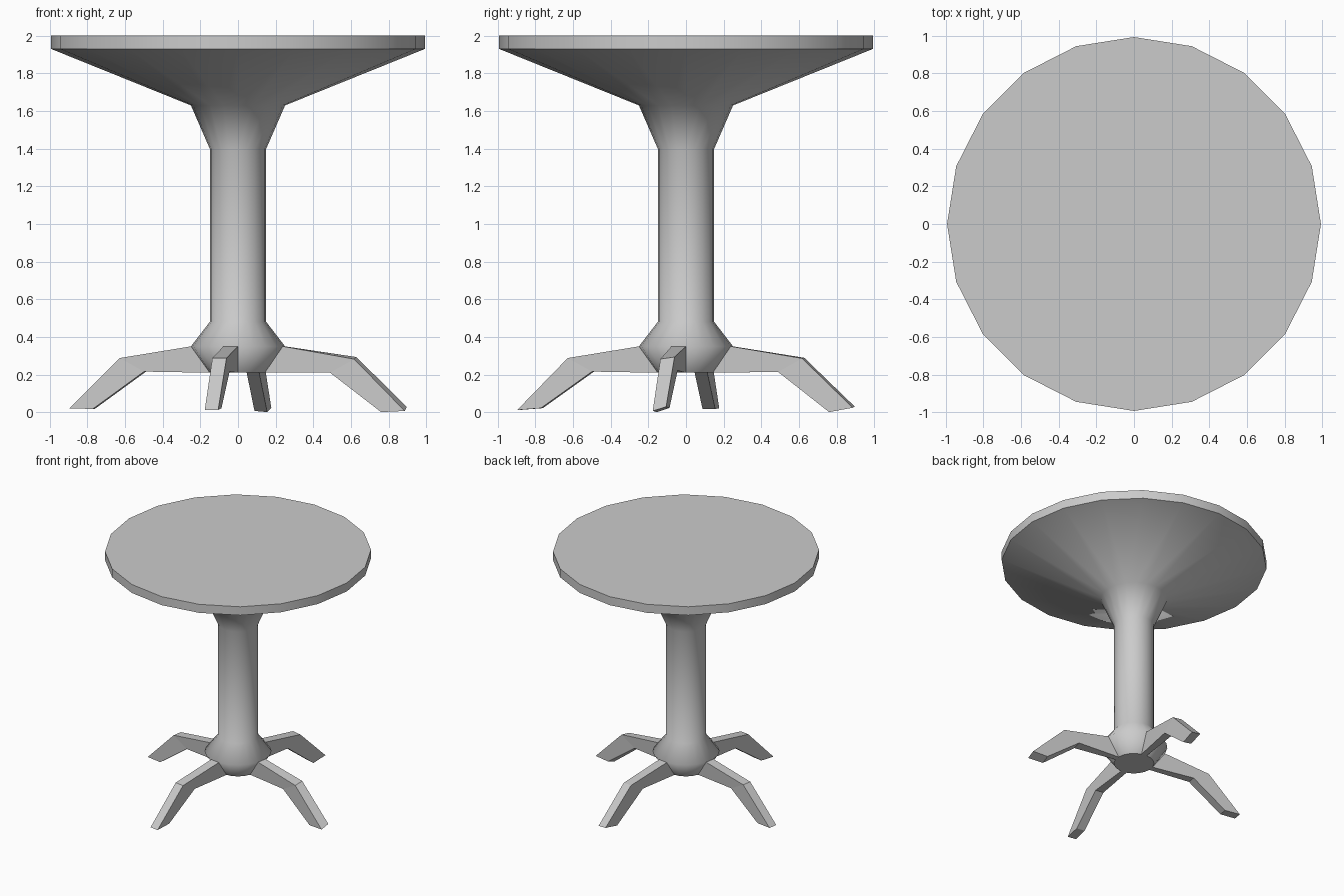
import bpy, bmesh, math
from mathutils import Vector

if "Cube" in bpy.data.objects:
    bpy.data.objects.remove(bpy.data.objects["Cube"])

SIDES = 20
STEP = 2 * math.pi / SIDES


def add_object(name, bm):
    mesh = bpy.data.meshes.new(name)
    bm.to_mesh(mesh)
    bm.free()
    obj = bpy.data.objects.new(name, mesh)
    bpy.context.collection.objects.link(obj)
    return obj


def lathe(name, profile, cap_bottom=False, cap_top=False):
    """Turn a bottom-to-top (radius, z) profile; walls smooth, caps flat with sharp rims."""
    bm = bmesh.new()
    rings = [[bm.verts.new((r * math.cos(i * STEP), r * math.sin(i * STEP), z))
              for i in range(SIDES)] for r, z in profile]
    for a, b in zip(rings, rings[1:]):
        for i in range(SIDES):
            j = (i + 1) % SIDES
            bm.faces.new((a[i], a[j], b[j], b[i])).smooth = True
    caps = []
    if cap_bottom:
        caps.append(bm.faces.new(rings[0][::-1]))
    if cap_top:
        caps.append(bm.faces.new(rings[-1]))
    for cap in caps:
        for e in cap.edges:
            e.smooth = False
    return add_object(name, bm)


def leg(name, degrees, toe_z, heel_z, roll):
    """Bent leg growing out of one facet of the hub; each section is a quad."""
    a = math.radians(degrees)
    out = Vector((math.cos(a), math.sin(a), 0))
    side = Vector((-math.sin(a), math.cos(a), 0))
    apo, half = math.cos(STEP / 2), math.sin(STEP / 2)
    # top radius, z, half width; bottom radius, z, half width; roll
    sections = [
        (0.25 * apo, 0.35, 0.25 * half, 0.15 * apo, 0.21, 0.15 * half, 0),
        (0.63, 0.288, 0.038, 0.50, 0.216, 0.034, roll / 2),
        (0.902, toe_z, 0.036, 0.775, heel_z, 0.034, roll),
    ]
    bm = bmesh.new()
    rings = []
    for tr, tz, tw, br, bz, bw, rl in sections:
        rings.append([bm.verts.new(out * r + side * s * w + Vector((0, 0, z + s * rl / 2)))
                      for r, z, w, s in ((tr, tz, tw, -1), (tr, tz, tw, 1),
                                         (br, bz, bw, 1), (br, bz, bw, -1))])
    for p, q in zip(rings, rings[1:]):
        for i in range(4):
            j = (i + 1) % 4
            bm.faces.new((p[i], p[j], q[j], q[i]))
    bm.faces.new(rings[-1])
    bmesh.ops.recalc_face_normals(bm, faces=bm.faces)
    # open strip: make sure the foot sole faces downward
    bm.faces.ensure_lookup_table()
    bm.normal_update()
    if bm.faces[-1].normal.z > 0:
        bmesh.ops.reverse_faces(bm, faces=bm.faces)
    return add_object(name, bm)


# Round top: rim and flat upper surface
lathe("tabletop", [(0.993, 1.93), (0.993, 2.0)], cap_top=True)

# Flared underside, column and hub in one turned piece
lathe("pedestal", [(0.15, 0.21), (0.25, 0.35), (0.15, 0.48), (0.15, 1.40),
                   (0.25, 1.63), (0.993, 1.93)], cap_bottom=True)

# Four legs, each centred on a hub facet, with slightly uneven feet
leg("right_leg", -9, 0.018, 0.012, 0.022)
leg("back_leg", 81, 0.027, 0.004, 0.006)
leg("left_leg", 171, 0.02, 0.018, 0.0)
leg("front_leg", 261, 0.012, 0.022, 0.0)
